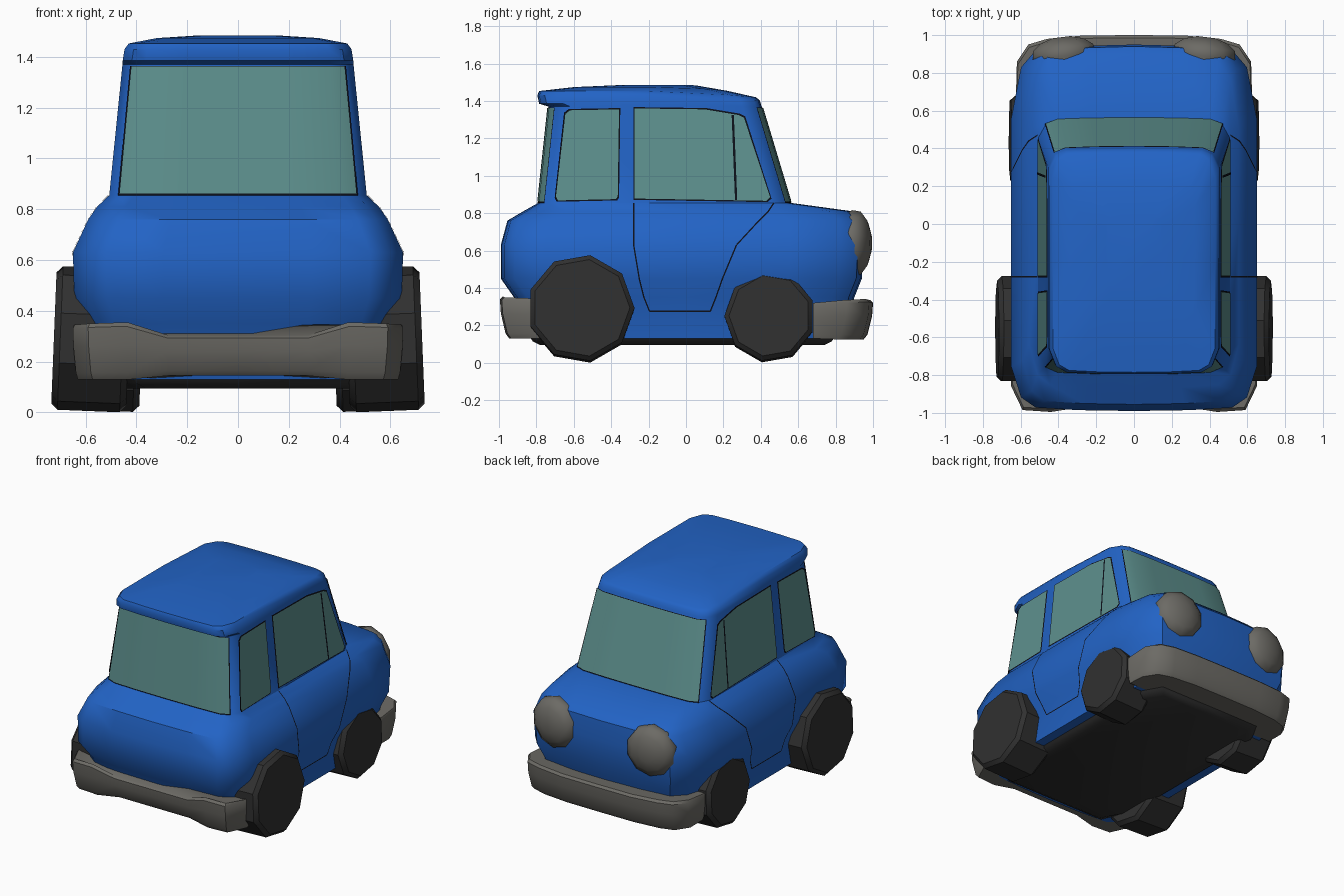
import bpy, bmesh, math
from mathutils import Matrix, Vector

if "Cube" in bpy.data.objects:
    bpy.data.objects.remove(bpy.data.objects["Cube"])


def material(name, rgb):
    m = bpy.data.materials.new(name)
    m.diffuse_color = (*rgb, 1)
    m.use_nodes = True
    m.node_tree.nodes["Principled BSDF"].inputs["Base Color"].default_value = m.diffuse_color
    return m


BLUE = material("blue paint", (0.016, 0.125, 0.56))
GLASS = material("window glass", (0.11, 0.28, 0.27))
GREY = material("grey metal", (0.15, 0.145, 0.13))
RUBBER = material("dark rubber", (0.03, 0.03, 0.03))
BLACK = material("black trim", (0.004, 0.005, 0.01))


def finish(bm, name, mat, angle=35, fix=True):
    if fix:
        bmesh.ops.recalc_face_normals(bm, faces=bm.faces)
    me = bpy.data.meshes.new(name)
    bm.to_mesh(me)
    bm.free()
    ob = bpy.data.objects.new(name, me)
    bpy.context.collection.objects.link(ob)
    me.materials.append(mat)
    bpy.ops.object.select_all(action='DESELECT')
    ob.select_set(True)
    bpy.context.view_layer.objects.active = ob
    bpy.ops.object.shade_smooth_by_angle(angle=math.radians(angle))
    return ob


def loft(rings, name, mat, angle=35):
    bm = bmesh.new()
    vs = [[bm.verts.new(p) for p in r] for r in rings]
    n = len(vs[0])
    for a, b in zip(vs, vs[1:]):
        for i in range(n):
            j = (i + 1) % n
            bm.faces.new((a[i], a[j], b[j], b[i]))
    bm.faces.new(vs[0])
    bm.faces.new(vs[-1])
    return finish(bm, name, mat, angle)


def mirrored(half):
    """Close a half outline (first and last points on x = 0)."""
    return half + [(-p[0], *p[1:]) for p in half[-2:0:-1]]


# Body shell: z, half width, front y, rear y, front corner, rear corner, roof slope
SHELL = [
    (0.13, 0.58, 0.85, -0.86, 0.15, 0.09, 0),
    (0.35, 0.605, 0.90, -0.92, 0.15, 0.09, 0),
    (0.45, 0.645, 0.94, -0.99, 0.15, 0.09, 0),
    (0.63, 0.65, 0.95, -0.99, 0.15, 0.09, 0),
    (0.76, 0.59, 0.94, -0.955, 0.15, 0.09, 0),
    (0.81, 0.555, 0.89, -0.87, 0.15, 0.09, 0),
    (0.855, 0.507, 0.56, -0.79, 0.04, 0.045, 0),
    (1.37, 0.455, 0.405, -0.735, 0.04, 0.045, 0),
    (1.385, 0.454, 0.402, -0.785, 0.04, 0.05, 0.02),
    (1.43, 0.447, 0.395, -0.795, 0.04, 0.05, 0.07),
    (1.453, 0.43, 0.375, -0.785, 0.05, 0.05, 0.09),
    (1.474, 0.32, 0.22, -0.60, 0.05, 0.05, 0.09),
    (1.485, 0.15, 0.05, -0.35, 0.03, 0.03, 0.03),
]
FRACS = [(0, 0), (0.45, 0.05), (0.8, 0.2), (0.92, 0.8)]


def shell_ring(z, w, yf, yr, cf, cr, slope):
    front = [(w * f, yf - cf * k) for f, k in FRACS] + [(w, yf - cf * 2.6)]
    rear = [(w, yr + cr * 2.6)] + [(w * f, yr + cr * k) for f, k in FRACS[::-1]]
    pts = front + [(w, (yf + yr) / 2)] + rear
    return mirrored([(x, y, z - slope * max(0, y)) for x, y in pts])


def shell_at(z):
    """Interpolated shell section at height z."""
    for a, b in zip(SHELL, SHELL[1:]):
        if a[0] <= z <= b[0]:
            t = (z - a[0]) / (b[0] - a[0])
            return [p + (q - p) * t for p, q in zip(a, b)]


loft([shell_ring(*s) for s in SHELL], "body shell", BLUE, 40)

# Underbody
loft([mirrored([(0, 0.74 + k, z), (0.36 + k, 0.74 + k, z), (0.46 + k, 0.6, z),
                (0.46 + k, -0.6, z), (0.36 + k, -0.78 - k, z), (0, -0.78 - k, z)])
      for z, k in ((0.095, 0), (0.115, 0.04), (0.145, 0.06))], "underbody", RUBBER)


# Front and rear glass follow the curve of the cabin
def end_glass(name, mat, front, z0, z1, grow, off):
    bm = bmesh.new()
    rows = []
    for z in (z0, z1):
        _, w, yf, yr, cf, cr, _ = shell_at(z)
        half = [(w * f, k) for f, k in FRACS]
        half[-1] = (half[-1][0] + grow, 0.8)
        cols = [(-x, k) for x, k in half[:0:-1]] + half
        rows.append([bm.verts.new((x, yf - cf * k + off if front else yr + cr * k - off, z))
                     for x, k in cols])
    for i in range(len(rows[0]) - 1):
        q = (rows[0][i], rows[0][i + 1], rows[1][i + 1], rows[1][i])
        bm.faces.new(q[::-1] if front else q)
    return finish(bm, name, mat, 60, False)


for name, front in (("windscreen", True), ("rear window", False)):
    end_glass(name, GLASS, front, 0.862, 1.362, 0, 0.006)
    end_glass(name + " seal", BLACK, front, 0.855, 1.365, 0.006, 0.003)


# Side plates lying on the shell
def side_plate(name, mat, polys, off):
    for s, tag in ((1, "right"), (-1, "left")):
        bm = bmesh.new()
        for poly in polys:
            vs = [bm.verts.new((s * (shell_at(z)[1] + off), y, z)) for y, z in poly]
            bm.faces.new(vs if s > 0 else vs[::-1])
        finish(bm, f"{tag} {name}", mat, 35, False)


def grown(poly, d):
    cy = (min(p[0] for p in poly) + max(p[0] for p in poly)) / 2
    cz = (min(p[1] for p in poly) + max(p[1] for p in poly)) / 2
    return [(y + math.copysign(d, y - cy), z + math.copysign(d, z - cz)) for y, z in poly]


def strips(path, width):
    out = []
    for a, b in zip(path, path[1:]):
        a, b = Vector(a), Vector(b)
        d = (b - a).normalized() * width / 2
        n = Vector((-d.y, d.x))
        out.append([tuple(p) for p in (a - n, b - n, b + n, a + n)])
    return out


WINDOWS = {
    "quarter window": [(-0.685, 0.868), (-0.375, 0.875), (-0.365, 0.89), (-0.358, 1.355),
                       (-0.62, 1.35), (-0.645, 1.33), (-0.695, 0.89)],
    "door window": [(-0.275, 0.878), (0.43, 0.866), (0.45, 0.885), (0.31, 1.31),
                    (0.28, 1.325), (0.10, 1.355), (-0.275, 1.36)],
}
for name, poly in WINDOWS.items():
    side_plate(name, GLASS, [poly], 0.006)
    side_plate(name + " seal", BLACK, [grown(poly, 0.007)], 0.003)
side_plate("window divider", BLACK, strips([(0.268, 0.87), (0.25, 1.325)], 0.012), 0.008)
DOOR = [(-0.28, 0.855), (-0.28, 0.81), (-0.28, 0.76), (-0.28, 0.63), (-0.25, 0.45), (-0.225, 0.35),
        (-0.195, 0.275), (0.13, 0.275), (0.16, 0.35), (0.195, 0.45), (0.27, 0.63),
        (0.39, 0.76), (0.44, 0.81), (0.47, 0.855)]
side_plate("door gap", BLACK, strips(DOOR, 0.007), 0.003)


# Bumpers: half outline of x, y, bottom z, top z
def bumper(name, half, sign):
    rings = []
    for t, inset in ((0, 0.05), (0.12, 0.03), (0.6, 0.005), (0.93, 0.0), (1, 0.015)):
        rings.append(mirrored([(x * (1 - inset * 0.6), y - sign * inset * (1 if abs(y) > 0.8 else 0),
                                zb + (zt - zb) * t) for x, y, zb, zt in half]))
    loft(rings, name, GREY, 40)


bumper("front bumper", [(0, 1.0, 0.125, 0.335), (0.27, 0.998, 0.125, 0.335), (0.46, 0.98, 0.125, 0.34),
                        (0.56, 0.95, 0.125, 0.34), (0.62, 0.86, 0.125, 0.335),
                        (0.625, 0.68, 0.13, 0.32), (0, 0.68, 0.13, 0.32)], 1)
bumper("rear bumper", [(0, -0.97, 0.145, 0.305), (0.28, -0.97, 0.145, 0.305), (0.44, -0.995, 0.13, 0.355),
                       (0.59, -0.985, 0.13, 0.35), (0.65, -0.86, 0.13, 0.345),
                       (0.65, -0.76, 0.13, 0.33), (0, -0.76, 0.145, 0.30)], -1)

# Domed headlights, turned slightly outward
for s, tag in ((1, "right"), (-1, "left")):
    turn = Matrix.Translation((s * 0.37, 0.89, 0.64)) @ Matrix.Rotation(-s * 0.12, 4, 'Z')
    loft([[turn @ Vector((r * math.cos(a), d, r * math.sin(a)))
           for a in (math.tau * (i + 0.5) / 10 for i in range(10))]
          for r, d in ((0.15, -0.06), (0.176, 0.0), (0.168, 0.045), (0.12, 0.08), (0.05, 0.10))],
         tag + " headlight", GREY, 50)


# Nine-sided wheels with slight camber
def wheel(name, s, y, z, r, x0, x1, phase):
    b = 0.025
    tilt = (Matrix.Translation((s * (x0 + x1) / 2, y, z)) @ Matrix.Rotation(-s * 0.04, 4, 'Y'))
    h = (x1 - x0) / 2 - 0.01
    loft([[tilt @ Vector((d, k * math.cos(a), k * math.sin(a)))
           for a in (phase + math.tau * i / 9 for i in range(9))]
          for d, k in ((-h, r - b), (b - h, r), (h - b, r), (h, r - b))], name, RUBBER, 30)


for s, tag in ((1, "right"), (-1, "left")):
    wheel(tag + " rear wheel", s, -0.562, 0.288, 0.287, 0.42, 0.735, 0)
    wheel(tag + " front wheel", s, 0.448, 0.246, 0.243, 0.37, 0.665, math.pi)
